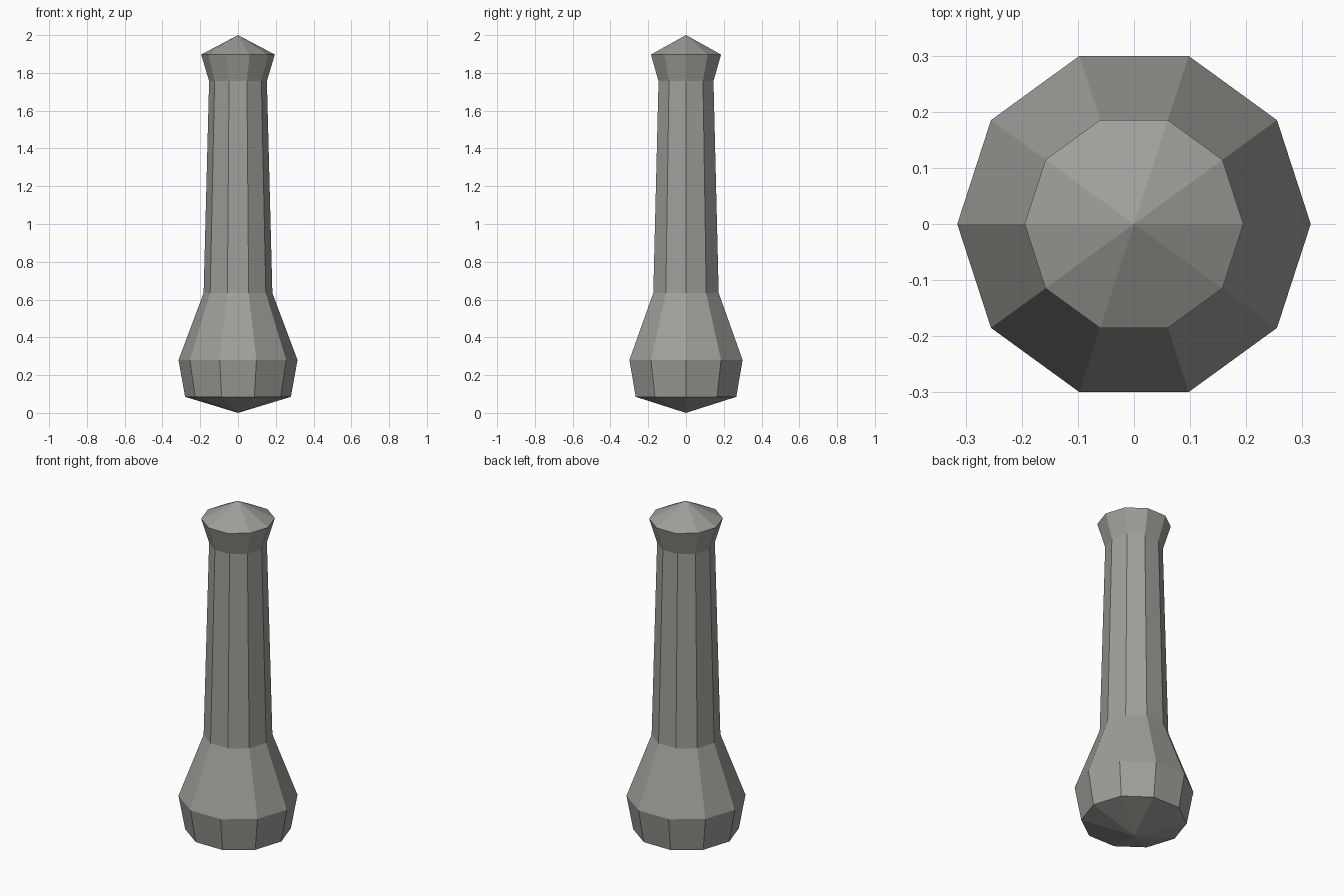
import bpy
import bmesh
from math import cos, sin, tau

if "Cube" in bpy.data.objects:
    bpy.data.objects.remove(bpy.data.objects["Cube"], do_unlink=True)

SIDES = 10

# Stone grey
stone = bpy.data.materials.new("warm_grey_stone")
stone.use_nodes = True
colour = (0.35, 0.345, 0.32, 1.0)
stone.diffuse_color = colour
stone.node_tree.nodes["Principled BSDF"].inputs["Base Color"].default_value = colour

# Rings as (radius, height), between the bottom and top points
profile = [
    (0.28, 0.085),   # lower edge of the base
    (0.315, 0.28),   # widest part of the base
    (0.182, 0.635),  # foot of the shaft
    (0.153, 1.757),  # head of the shaft
    (0.195, 1.897),  # rim of the cap
]

bm = bmesh.new()
rings = [[bm.verts.new((r * cos(tau * i / SIDES), r * sin(tau * i / SIDES), z))
          for i in range(SIDES)] for r, z in profile]
bottom = bm.verts.new((0, 0, 0))
top = bm.verts.new((0, 0, 2))

for i in range(SIDES):
    j = (i + 1) % SIDES
    # Pointed ends
    bm.faces.new((bottom, rings[0][j], rings[0][i]))
    bm.faces.new((top, rings[-1][i], rings[-1][j]))
    # Side walls
    for low, high in zip(rings, rings[1:]):
        bm.faces.new((low[i], low[j], high[j], high[i]))

bmesh.ops.recalc_face_normals(bm, faces=bm.faces)
mesh = bpy.data.meshes.new("faceted_post")
bm.to_mesh(mesh)
bm.free()
mesh.materials.append(stone)
post = bpy.data.objects.new("faceted_post", mesh)
bpy.context.collection.objects.link(post)
